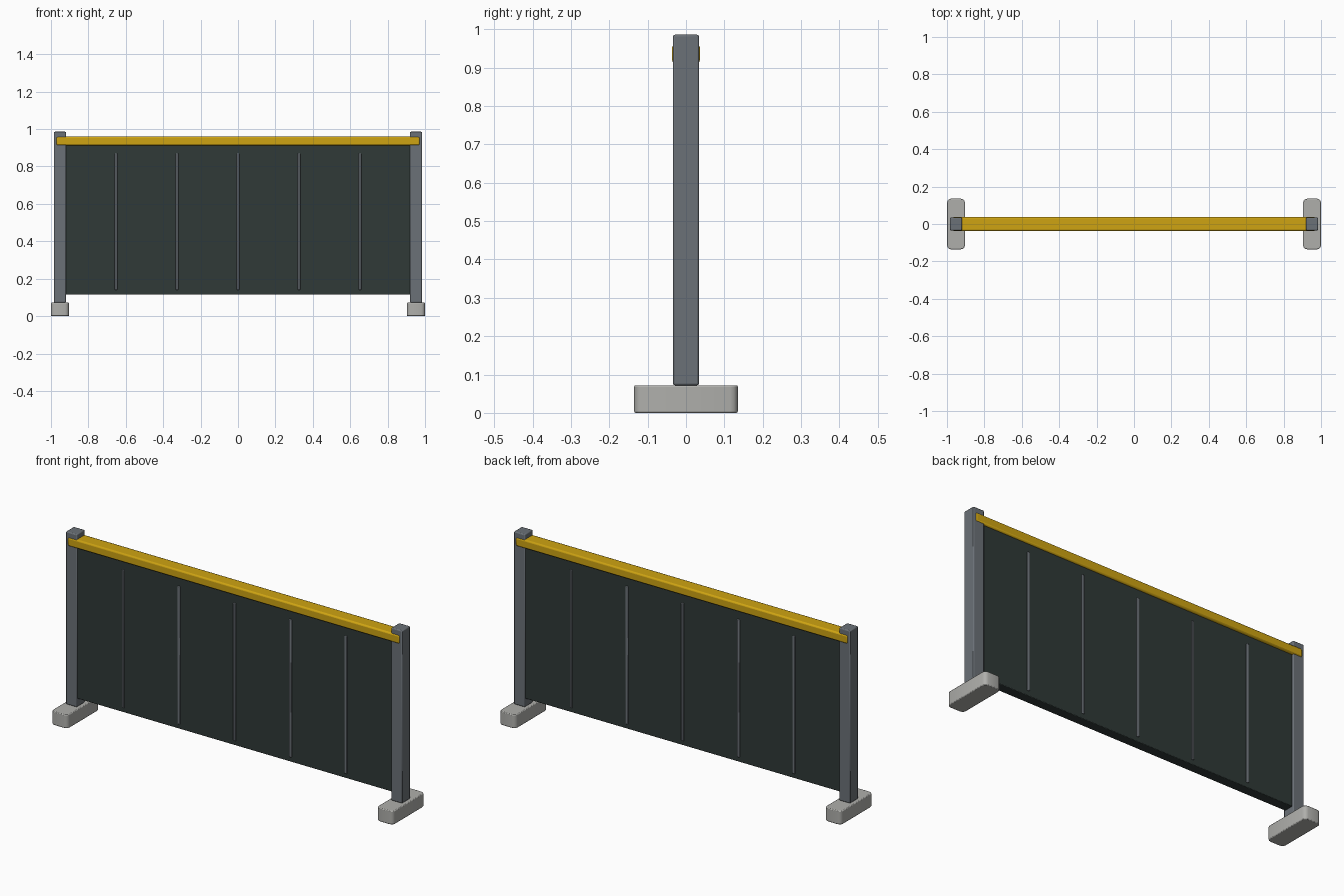
import bpy, bmesh

cube = bpy.data.objects.get("Cube")
if cube:
    bpy.data.objects.remove(cube, do_unlink=True)


def material(name, rgb):
    m = bpy.data.materials.new(name)
    m.use_nodes = True
    m.diffuse_color = (*rgb, 1)
    m.node_tree.nodes["Principled BSDF"].inputs["Base Color"].default_value = (*rgb, 1)
    return m


steel = material("grey steel", (0.147, 0.165, 0.185))
concrete = material("pale concrete", (0.43, 0.43, 0.41))
yellow = material("safety yellow", (0.62, 0.37, 0.006))
mesh_dark = material("dark green panel", (0.029, 0.041, 0.038))


def box(name, center, size, mat, bevel=0.0, corner=0.0):
    """Box with optional rounded upright corners and softened edges."""
    bm = bmesh.new()
    bmesh.ops.create_cube(bm, size=1)
    bmesh.ops.scale(bm, vec=size, verts=bm.verts)
    if corner:
        upright = [e for e in bm.edges
                   if abs(e.verts[0].co.z - e.verts[1].co.z) > size[2] / 2]
        bmesh.ops.bevel(bm, geom=upright, offset=corner, segments=3,
                        profile=0.5, affect='EDGES')
    me = bpy.data.meshes.new(name)
    bm.to_mesh(me)
    bm.free()
    me.materials.append(mat)
    ob = bpy.data.objects.new(name, me)
    bpy.context.collection.objects.link(ob)
    ob.location = center
    if bevel:
        mod = ob.modifiers.new("soft edges", 'BEVEL')
        mod.width = bevel
        mod.segments = 2
        mod.limit_method = 'ANGLE'
        mod.angle_limit = 0.7
    bpy.ops.object.select_all(action='DESELECT')
    ob.select_set(True)
    bpy.context.view_layer.objects.active = ob
    bpy.ops.object.shade_smooth_by_angle(angle=0.6)
    return ob


# Feet and posts on both ends
for side, s in (("left", 1), ("right", -1)):
    box(side + "_foot", (s * 0.952, 0, 0.036), (0.096, 0.27, 0.072),
        concrete, bevel=0.004, corner=0.02)
    box(side + "_post", (s * 0.952, 0, 0.529), (0.064, 0.068, 0.914),
        steel, bevel=0.005)

# Infill panel between the posts
box("panel", (0, 0, 0.516), (1.85, 0.052, 0.802), mesh_dark, bevel=0.003)

# Upright ribs showing on both faces
for i in range(-2, 3):
    for side, s in (("front", -1), ("back", 1)):
        box(f"{side}_rib_{i + 3}", (i * 0.326, s * 0.026, 0.505),
            (0.014, 0.012, 0.73), steel, bevel=0.003)

# Top rail
box("top_rail", (0, 0, 0.936), (1.944, 0.074, 0.046), yellow, bevel=0.008)
